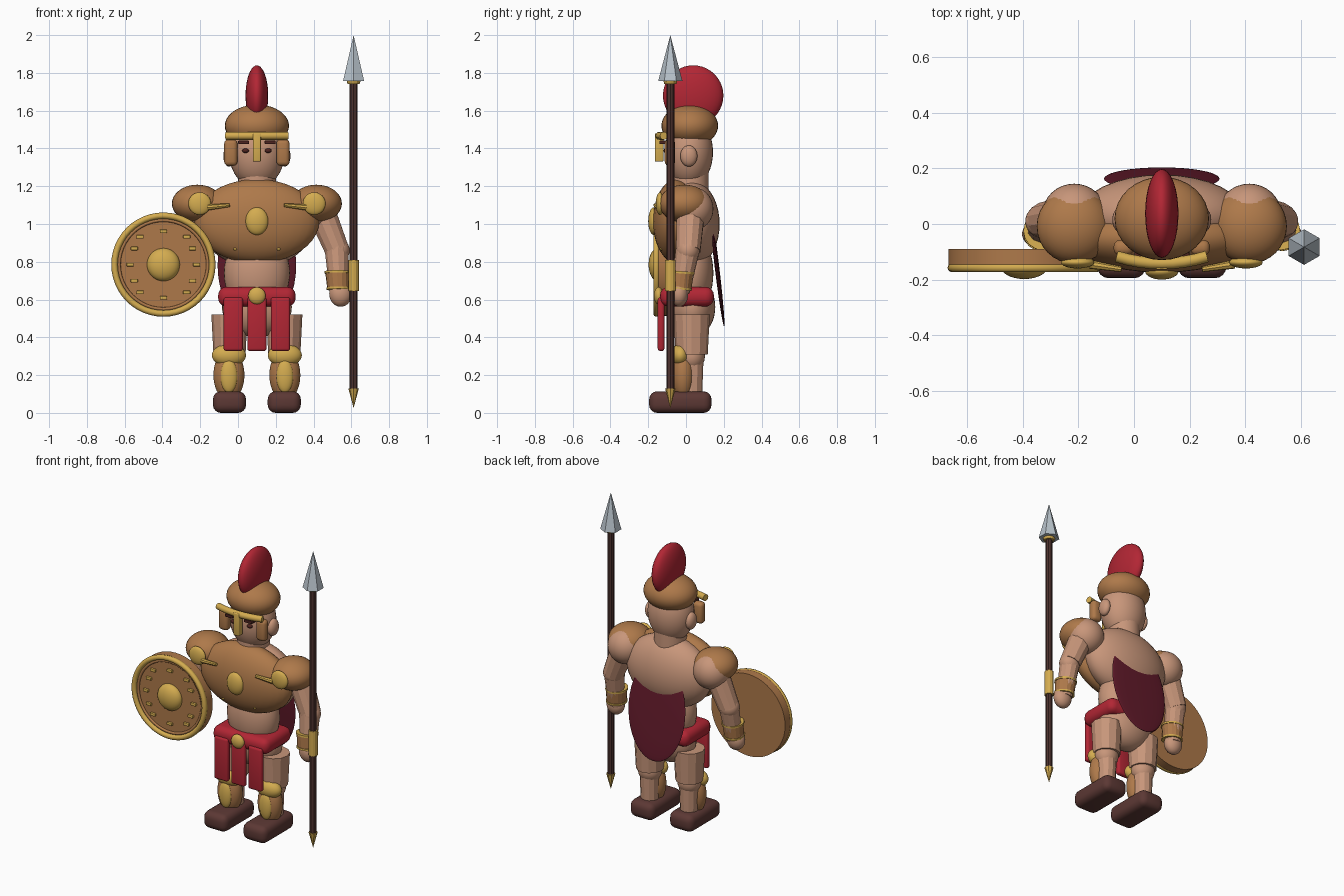
import bpy, bmesh, math
from mathutils import Vector, Matrix

cube = bpy.data.objects.get("Cube")
if cube:
    bpy.data.objects.remove(cube, do_unlink=True)

CX = 0.10  # the figure's own centre line


def material(name, r, g, b):
    lin = [((c / 255 + 0.055) / 1.055) ** 2.4 for c in (r, g, b)] + [1.0]
    m = bpy.data.materials.new(name)
    m.use_nodes = True
    m.diffuse_color = lin
    m.node_tree.nodes["Principled BSDF"].inputs["Base Color"].default_value = lin
    return m


SKIN = material("skin", 200, 150, 122)
BRONZE = material("bronze", 174, 121, 74)
GOLD = material("gold", 212, 172, 80)
RED = material("red cloth", 178, 38, 52)
MAROON = material("maroon cape", 98, 26, 42)
LEATHER = material("boot leather", 92, 56, 52)
WOOD = material("dark wood", 78, 50, 46)
STEEL = material("steel", 184, 194, 202)
DARK = material("dark features", 78, 36, 32)


def finish(name, bm, mat, smooth=True):
    mesh = bpy.data.meshes.new(name)
    bm.to_mesh(mesh)
    bm.free()
    mesh.materials.append(mat)
    ob = bpy.data.objects.new(name, mesh)
    bpy.context.collection.objects.link(ob)
    if smooth:
        bpy.ops.object.select_all(action='DESELECT')
        ob.select_set(True)
        bpy.context.view_layer.objects.active = ob
        bpy.ops.object.shade_smooth_by_angle(angle=math.radians(40))
    return ob


def ball(name, mat, loc, size, tilt=0.0, floor=None):
    bm = bmesh.new()
    m = Matrix.Translation(loc) @ Matrix.Rotation(tilt, 4, 'X') @ Matrix.Diagonal((*size, 1))
    bmesh.ops.create_uvsphere(bm, u_segments=32, v_segments=20, radius=1, matrix=m)
    if floor is not None:
        for v in bm.verts:
            v.co.z = max(v.co.z, floor)
    return finish(name, bm, mat)


def box(name, mat, loc, size, bevel=0.01, segments=3):
    bm = bmesh.new()
    bmesh.ops.create_cube(bm, size=1, matrix=Matrix.Translation(loc) @ Matrix.Diagonal((*size, 1)))
    if bevel:
        bmesh.ops.bevel(bm, geom=bm.edges[:], offset=bevel, segments=segments,
                        profile=0.5, affect='EDGES')
    return finish(name, bm, mat)


def rod(name, mat, p, q, r1, r2, sides=12, smooth=False):
    p, q = Vector(p), Vector(q)
    d = q - p
    turn = Vector((0, 0, 1)).rotation_difference(d).to_matrix().to_4x4()
    bm = bmesh.new()
    bmesh.ops.create_cone(bm, cap_ends=True, segments=sides, radius1=r1, radius2=r2,
                          depth=d.length, matrix=Matrix.Translation((p + q) / 2) @ turn)
    bmesh.ops.remove_doubles(bm, verts=bm.verts[:], dist=1e-5)
    return finish(name, bm, mat, smooth)


def ring(name, mat, loc, major, minor):
    bpy.ops.mesh.primitive_torus_add(location=loc, rotation=(math.pi / 2, 0, 0), major_segments=48,
                                     minor_segments=10, major_radius=major, minor_radius=minor)
    ob = bpy.context.object
    ob.name = name
    ob.data.materials.append(mat)
    bpy.ops.object.shade_smooth()


# Torso and head
ball("torso", SKIN, (CX, 0.03, 1.0), (0.30, 0.148, 0.23))
ball("abdomen", SKIN, (CX, 0.02, 0.74), (0.175, 0.125, 0.22))
ball("pelvis", SKIN, (CX, 0.035, 0.56), (0.185, 0.12, 0.16))
rod("neck", SKIN, (CX, 0.02, 1.15), (CX, 0.02, 1.3), 0.1, 0.1, 24, True)
ball("head", SKIN, (CX, 0.015, 1.38), (0.148, 0.128, 0.19))

# Breastplate with medallion
ball("breastplate", BRONZE, (CX, -0.05, 1.015), (0.33, 0.125, 0.222), floor=0.802)
ball("chest_medallion", GOLD, (CX, -0.17, 1.015), (0.06, 0.03, 0.073))

# Helmet
ball("helmet_dome", BRONZE, (CX, 0.02, 1.52), (0.17, 0.15, 0.112))
ball("helmet_crest", RED, (CX, 0.038, 1.68), (0.06, 0.16, 0.16))
box("nose_guard", GOLD, (CX, -0.142, 1.405), (0.042, 0.045, 0.15), 0.006)
brow = bpy.data.curves.new("brow_band", 'CURVE')
brow.dimensions = '3D'
brow.bevel_depth = 0.021
brow.bevel_resolution = 4
brow.use_fill_caps = True
path = brow.splines.new('POLY')
path.points.add(8)
for i, pt in enumerate(path.points):
    t = i / 4 - 1
    pt.co = (CX + 0.163 * t, -0.142 + 0.025 * t * t, 1.467, 1)
brow.materials.append(GOLD)
bpy.context.collection.objects.link(bpy.data.objects.new("brow_band", brow))

# Kilt: belt block, hanging strips, buckle
box("kilt_belt", RED, (CX, 0.005, 0.615), (0.41, 0.285, 0.105), 0.045, 4)
for name, dx in (("right", -0.125), ("middle", 0), ("left", 0.125)):
    box(name + "_kilt_strip", RED, (CX + dx, -0.132, 0.47), (0.102, 0.036, 0.285), 0.014)
ball("belt_buckle", GOLD, (CX, -0.145, 0.62), (0.046, 0.025, 0.046))

# Cape
ball("cape", MAROON, (CX, 0.163, 0.78), (0.208, 0.012, 0.325), tilt=0.12)

# Paired parts
for side, s in (("right", -1), ("left", 1)):
    def at(x, y, z):
        return (CX + s * x, y, z)

    # Face
    ball(side + "_ear", SKIN, at(0.148, 0.015, 1.36), (0.03, 0.045, 0.056))
    ball(side + "_eye", DARK, at(0.06, -0.105, 1.388), (0.018, 0.014, 0.012))
    box(side + "_eyebrow", DARK, at(0.07, -0.118, 1.432), (0.058, 0.045, 0.018), 0.004)
    box(side + "_cheek_guard", BRONZE, at(0.138, -0.085, 1.378), (0.07, 0.055, 0.14), 0.022)

    # Shoulder armour
    ball(side + "_shoulder", SKIN, at(0.315, 0.035, 1.08), (0.115, 0.11, 0.115))
    ball(side + "_pauldron", BRONZE, at(0.315, -0.008, 1.108), (0.135, 0.135, 0.1))
    ball(side + "_shoulder_disc", GOLD, at(0.303, -0.138, 1.108), (0.06, 0.022, 0.06))
    rod(side + "_strap_clasp", GOLD, at(0.26, -0.145, 1.088), at(0.145, -0.163, 1.1),
        0.016, 0.01, 8)
    ball(side + "_rivet", GOLD, at(0.115, -0.128, 0.868), (0.01, 0.01, 0.008))

    # Arm, bracer and hand
    rod(side + "_upper_arm", SKIN, at(0.335, 0.025, 1.08), at(0.425, 0.012, 0.86), 0.078, 0.066)
    ball(side + "_elbow", SKIN, at(0.425, 0.01, 0.86), (0.066, 0.062, 0.066))
    rod(side + "_forearm", SKIN, at(0.422, 0.01, 0.87), at(0.435, -0.03, 0.64), 0.064, 0.05)
    rod(side + "_bracer", BRONZE, at(0.428, -0.024, 0.745), at(0.433, -0.032, 0.655),
        0.066, 0.06, 16)
    rod(side + "_bracer_top_band", GOLD, at(0.428, -0.024, 0.75), at(0.428, -0.025, 0.738),
        0.07, 0.07, 16)
    rod(side + "_bracer_low_band", GOLD, at(0.433, -0.032, 0.664), at(0.433, -0.033, 0.652),
        0.065, 0.065, 16)
    ball(side + "_hand", SKIN, at(0.443, -0.036, 0.63), (0.06, 0.048, 0.068))

    # Leg, greave and boot
    rod(side + "_thigh", SKIN, at(0.145, 0.03, 0.52), at(0.145, 0.03, 0.31), 0.096, 0.085)
    ball(side + "_knee", SKIN, at(0.145, 0.03, 0.3), (0.075, 0.07, 0.08))
    rod(side + "_calf", SKIN, at(0.145, 0.03, 0.32), at(0.145, 0.03, 0.08), 0.064, 0.055)
    ball(side + "_kneecap", GOLD, at(0.148, -0.03, 0.305), (0.09, 0.05, 0.06))
    ball(side + "_greave", BRONZE, at(0.148, -0.015, 0.2), (0.082, 0.063, 0.135))
    ball(side + "_shin_plate", GOLD, at(0.148, -0.062, 0.195), (0.045, 0.024, 0.088))
    box(side + "_boot", LEATHER, at(0.145, -0.03, 0.057), (0.175, 0.33, 0.114), 0.042, 4)

# Round shield
SX, SZ = -0.395, 0.785
rod("shield_disc", BRONZE, (SX, -0.148, SZ), (SX, -0.09, SZ), 0.272, 0.272, 48, True)
ring("shield_rim", GOLD, (SX, -0.157, SZ), 0.259, 0.017)
ring("shield_inner_ring", BRONZE, (SX, -0.15, SZ), 0.235, 0.009)
ball("shield_boss", GOLD, (SX, -0.15, SZ), (0.087, 0.048, 0.087))
for i, deg in enumerate((0, 29, 50, 90, 130, 151, 180, 209, 230, 270, 310, 331)):
    a = math.radians(deg)
    r = 0.192 if deg % 180 in (50, 130) else 0.176
    box("shield_stud_%d" % (i + 1), GOLD, (SX + r * math.cos(a), -0.151, SZ + r * math.sin(a)),
        (0.038, 0.022, 0.019), 0.004, 2)

# Spear
PX, PY = 0.612, -0.083
for name, mat, low, high, r1, r2, sides in (
        ("spear_shaft", WOOD, 0.13, 1.75, 0.021, 0.021, 8),
        ("spear_grip", GOLD, 0.645, 0.81, 0.028, 0.028, 12),
        ("spear_collar", GOLD, 1.742, 1.762, 0.032, 0.038, 12),
        ("spear_head", STEEL, 1.758, 2.0, 0.064, 0.0, 6),
        ("spear_butt", GOLD, 0.025, 0.13, 0.0, 0.028, 8)):
    rod(name, mat, (PX, PY, low), (PX, PY, high), r1, r2, sides)
